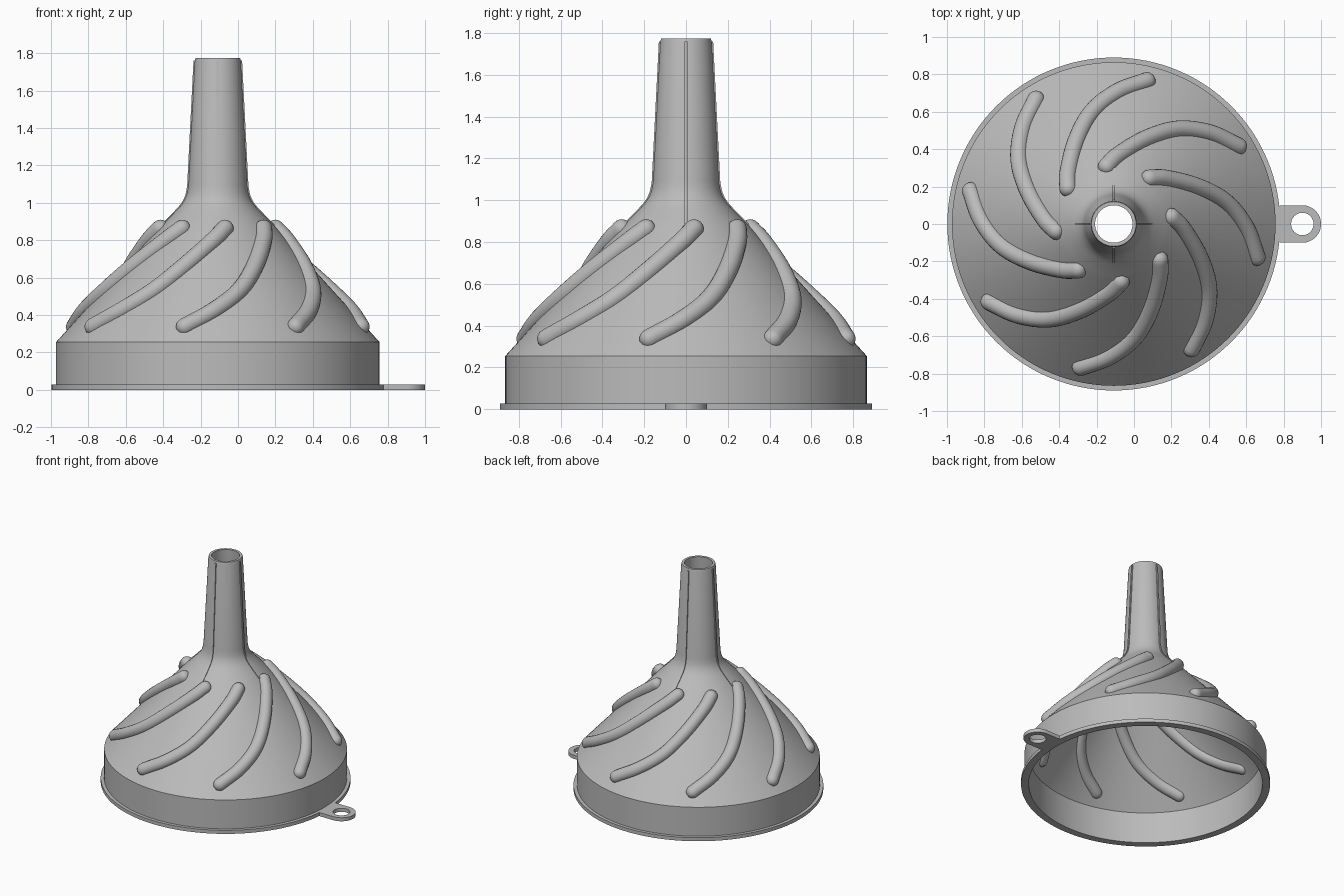
import bpy, bmesh, math
from mathutils import Vector

if "Cube" in bpy.data.objects:
    bpy.data.objects.remove(bpy.data.objects["Cube"])

CX = -0.108          # funnel axis
RIBS = 8
WALL_R, WALL_Z = 0.865, 0.255
NECK_R, NECK_Z = 0.295, 0.885

grey = bpy.data.materials.new("plain_grey")
grey.use_nodes = True
grey.diffuse_color = (0.5, 0.5, 0.5, 1)
grey.node_tree.nodes["Principled BSDF"].inputs["Base Color"].default_value = (0.5, 0.5, 0.5, 1)


def finish(name, bm, x=CX, angle=30):
    bmesh.ops.recalc_face_normals(bm, faces=bm.faces)
    mesh = bpy.data.meshes.new(name)
    bm.to_mesh(mesh)
    bm.free()
    mesh.materials.append(grey)
    obj = bpy.data.objects.new(name, mesh)
    bpy.context.collection.objects.link(obj)
    obj.location.x = x
    bpy.ops.object.select_all(action="DESELECT")
    obj.select_set(True)
    bpy.context.view_layer.objects.active = obj
    bpy.ops.object.shade_smooth_by_angle(angle=math.radians(angle))
    return obj


def loft(bm, rings, closed=False):
    """Skin a list of vertex rings with quads."""
    pairs = list(zip(rings, rings[1:]))
    if closed:
        pairs.append((rings[-1], rings[0]))
    for a, b in pairs:
        for i in range(len(a)):
            j = (i + 1) % len(a)
            bm.faces.new((a[i], a[j], b[j], b[i]))


def smooth_path(pts, steps):
    """Catmull-Rom curve through the points."""
    p = [Vector(q) for q in pts]
    p = [2 * p[0] - p[1]] + p + [2 * p[-1] - p[-2]]
    out = []
    for a, b, c, d in zip(p, p[1:], p[2:], p[3:]):
        for s in range(steps):
            t = s / steps
            out.append(0.5 * (2 * b + (c - a) * t + (2 * a - 5 * b + 4 * c - d) * t * t
                              + (3 * b - a - 3 * c + d) * t ** 3))
    return out + [p[-2]]


# Funnel shell: flange, wall, cone, neck and spout, with the hollow inside
neck = [tuple(v) for v in smooth_path(
    [(NECK_R, NECK_Z), (0.235, 0.945), (0.19, 0.995), (0.167, 1.04), (0.157, 1.09)], 3)]
spout_top = [(0.123, 1.76), (0.119, 1.775)]
outer = [(0.89, 0), (0.89, 0.028), (WALL_R, 0.028), (WALL_R, WALL_Z)] + neck + spout_top
inner = [(0.1, 1.775), (0.132, 1.08), (0.148, 1.02), (0.2, 0.95), (0.27, 0.875),
         (0.835, 0.245), (0.835, 0)]
SEG = 128
bm = bmesh.new()
rings = [[bm.verts.new((r * math.cos(math.tau * i / SEG), r * math.sin(math.tau * i / SEG), z))
          for i in range(SEG)] for r, z in outer + inner]
loft(bm, rings, closed=True)
finish("funnel_shell", bm)

# Swirling ribs: round-ended tubes half sunk in the cone wall
polar = [(0.31, 142), (0.37, 131), (0.49, 114), (0.61, 101), (0.706, 88.5), (0.785, 77)]
slope = (NECK_Z - WALL_Z) / (WALL_R - NECK_R)
centres = []
for r, a in polar:
    a = math.radians(a)
    centres.append((r * math.cos(a), r * math.sin(a), WALL_Z + (WALL_R - r) * slope - 0.006))
path = smooth_path(centres, 6)
TUBE, SIDES, CAP = 0.047, 20, 5


def rib(k):
    bm = bmesh.new()
    stations = []
    first, last = path[0] - path[1], path[-1] - path[-2]
    for i in range(1, CAP):
        t = math.pi / 2 * i / CAP
        stations.append((path[0] + first.normalized() * TUBE * math.cos(t), -first, TUBE * math.sin(t)))
    for i, p in enumerate(path):
        d = path[min(i + 1, len(path) - 1)] - path[max(i - 1, 0)]
        stations.append((p, d, TUBE))
    for i in range(CAP - 1, 0, -1):
        t = math.pi / 2 * i / CAP
        stations.append((path[-1] + last.normalized() * TUBE * math.cos(t), last, TUBE * math.sin(t)))
    rings = []
    for p, d, rad in stations:
        d = d.normalized()
        u = d.cross(Vector((0, 0, 1))).normalized()
        v = u.cross(d)
        rings.append([bm.verts.new(p + rad * (u * math.cos(math.tau * i / SIDES)
                                              + v * math.sin(math.tau * i / SIDES)))
                      for i in range(SIDES)])
    loft(bm, rings)
    bm.faces.new(rings[0])
    bm.faces.new(rings[-1])
    obj = finish(f"swirl_rib_{k + 1}", bm, angle=60)
    obj.rotation_euler.z = math.tau * k / RIBS


for k in range(RIBS):
    rib(k)

# Four thin fins that follow the neck and spout
for k in range(4):
    bm = bmesh.new()
    rings = []
    for r, z in neck + spout_top[:1]:
        out = r + 0.007
        rings.append([bm.verts.new(c) for c in ((r - 0.01, -0.006, z), (out, -0.006, z),
                                                (out, 0.006, z), (r - 0.01, 0.006, z))])
    loft(bm, rings)
    bm.faces.new(rings[0])
    bm.faces.new(rings[-1])
    finish(f"spout_fin_{k + 1}", bm).rotation_euler.z = math.tau * k / 4

# Hanging tab with a round hole
bm = bmesh.new()
TAB_R, HOLE_R, REACH, N = 0.1, 0.06, 0.125, 64
loops = {"hole_low": [], "rim_low": [], "rim_high": [], "hole_high": []}
for i in range(N):
    c, s = math.cos(math.tau * i / N), math.sin(math.tau * i / N)
    rim = TAB_R
    if c < 0:
        rim = min(TAB_R / max(abs(s), 1e-6), REACH / max(-c, 1e-6))
    for key in loops:
        rad = HOLE_R if "hole" in key else rim
        loops[key].append(bm.verts.new((rad * c, rad * s, 0.028 if "high" in key else 0)))
loft(bm, list(loops.values()), closed=True)
finish("hanging_tab", bm, x=0.9)
